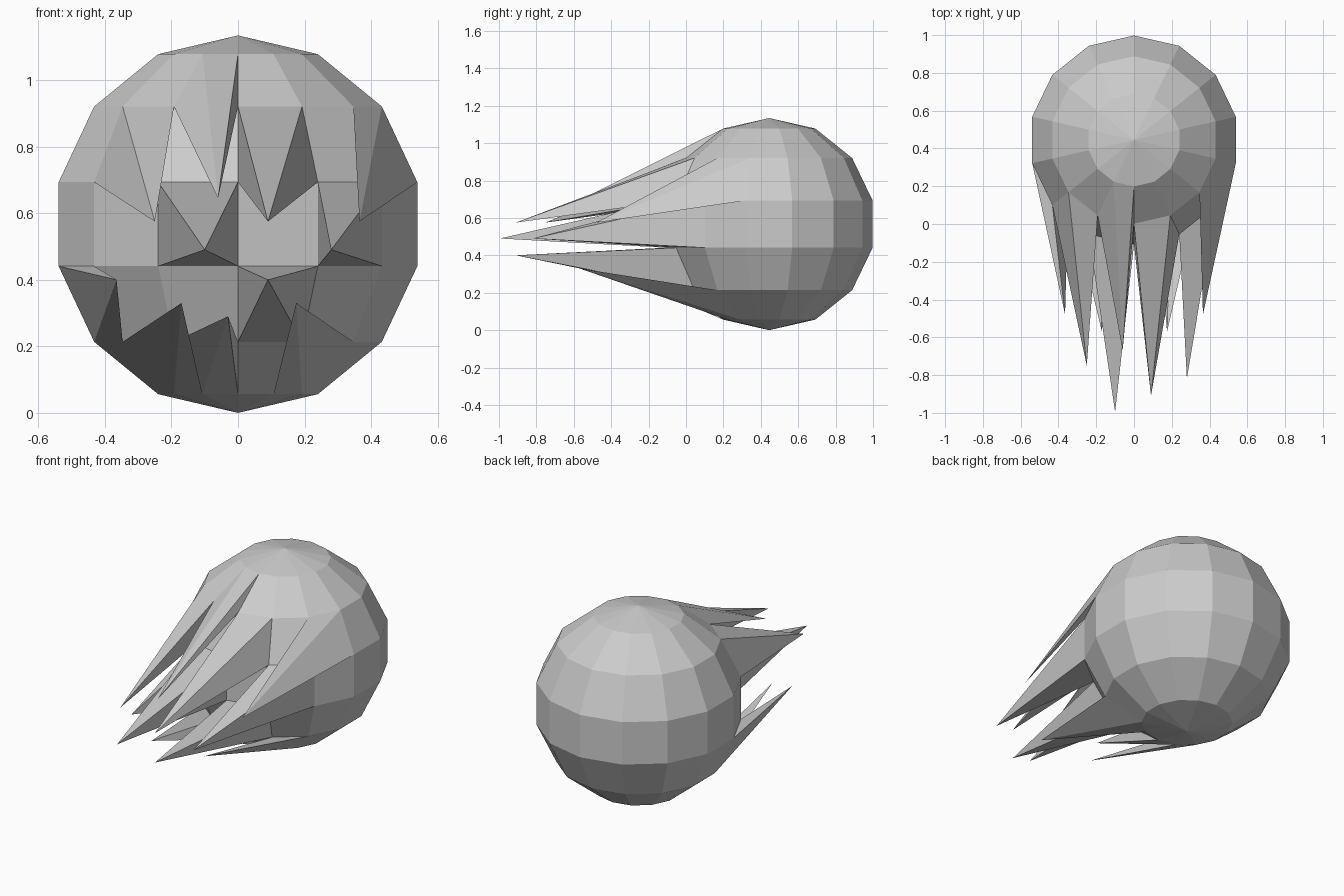
import bpy
import bmesh
from math import sin, cos, pi
from mathutils import Vector

cube = bpy.data.objects.get("Cube")
if cube:
    bpy.data.objects.remove(cube, do_unlink=True)

SEGMENTS, RINGS, RADIUS = 14, 7, 0.567
CENTRE = Vector((0, 0.445, RADIUS))

# Spike tips, keyed by the (row from top, column from front) of the base face
SPIKES = {
    (1, -1): (-0.06, -0.67, 0.645),
    (2, -2): (-0.25, -0.75, 0.575),
    (2, 0): (0.09, -0.91, 0.575),
    (2, 2): (0.365, -0.48, 0.575),
    (3, -1): (-0.10, -0.995, 0.49),
    (3, 1): (0.28, -0.82, 0.49),
    (4, -3): (-0.365, -0.48, 0.40),
    (4, 0): (0.09, -0.91, 0.40),
    (5, -2): (-0.17, -0.57, 0.33),
    (5, -1): (-0.03, -0.35, 0.29),
    (5, 1): (0.175, -0.57, 0.33),
}

grey = bpy.data.materials.new("plain grey")
grey.use_nodes = True
colour = (0.6, 0.6, 0.6, 1)
grey.diffuse_color = colour
grey.node_tree.nodes["Principled BSDF"].inputs["Base Color"].default_value = colour

bm = bmesh.new()


def ring(k):
    """One horizontal ring of the ball, column 0 facing the front."""
    polar = pi * k / RINGS
    verts = []
    for j in range(SEGMENTS):
        turn = 2 * pi * j / SEGMENTS
        out = Vector((sin(polar) * sin(turn), -sin(polar) * cos(turn), cos(polar)))
        verts.append(bm.verts.new(CENTRE + RADIUS * out))
    return verts


# Low-poly ball: poles, rings and the faces between them
top = bm.verts.new(CENTRE + Vector((0, 0, RADIUS)))
bottom = bm.verts.new(CENTRE - Vector((0, 0, RADIUS)))
rings = {k: ring(k) for k in range(1, RINGS)}
faces = {}
for j in range(SEGMENTS):
    n = (j + 1) % SEGMENTS
    bm.faces.new((top, rings[1][j], rings[1][n]))
    bm.faces.new((bottom, rings[RINGS - 1][n], rings[RINGS - 1][j]))
    for k in range(1, RINGS - 1):
        a, b = rings[k], rings[k + 1]
        faces[k, j] = bm.faces.new((a[j], b[j], b[n], a[n]))

# Spikes: poke each base face and pull its middle out to the tip
for (row, col), tip in SPIKES.items():
    poked = bmesh.ops.poke(bm, faces=[faces[row, col % SEGMENTS]])
    poked["verts"][0].co = tip

bmesh.ops.recalc_face_normals(bm, faces=bm.faces)
mesh = bpy.data.meshes.new("spiked_ball")
bm.to_mesh(mesh)
bm.free()
mesh.materials.append(grey)
ball = bpy.data.objects.new("spiked_ball", mesh)
bpy.context.collection.objects.link(ball)
